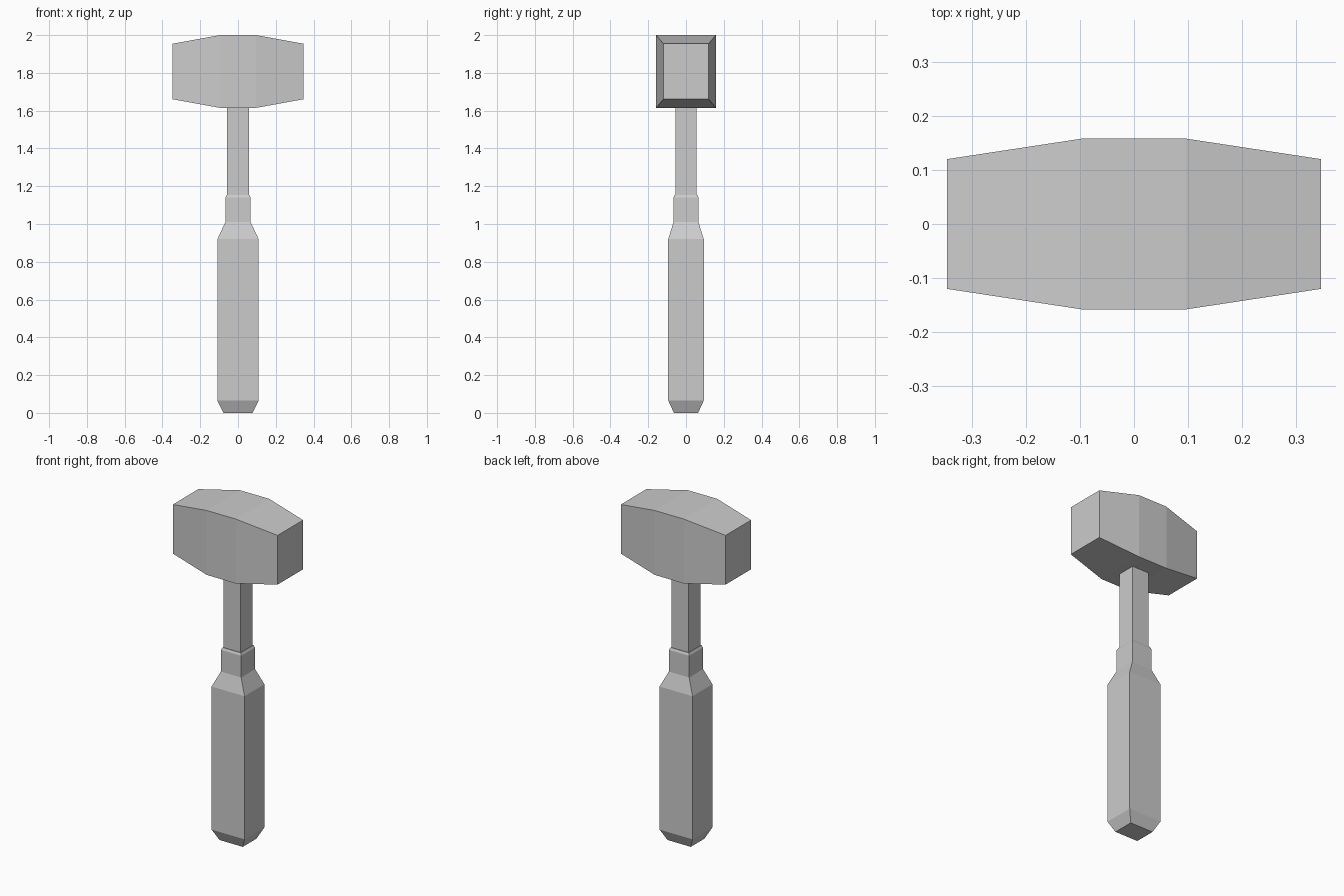
import bpy
import bmesh

if "Cube" in bpy.data.objects:
    bpy.data.objects.remove(bpy.data.objects["Cube"])


def loft(name, rings):
    """Closed solid skinned through four-cornered rings."""
    bm = bmesh.new()
    loops = [[bm.verts.new(p) for p in ring] for ring in rings]
    for a, b in zip(loops, loops[1:]):
        for i in range(4):
            j = (i + 1) % 4
            bm.faces.new((a[i], a[j], b[j], b[i]))
    bm.faces.new(loops[0])
    bm.faces.new(loops[-1])
    bmesh.ops.recalc_face_normals(bm, faces=bm.faces)
    mesh = bpy.data.meshes.new(name)
    bm.to_mesh(mesh)
    bm.free()
    obj = bpy.data.objects.new(name, mesh)
    bpy.context.collection.objects.link(obj)
    return obj


CORNERS = ((-1, -1), (1, -1), (1, 1), (-1, 1))


def upright(z, hx, hy):
    return [(sx * hx, sy * hy, z) for sx, sy in CORNERS]


def sideways(x, hy, hz, zc=1.8075):
    return [(x, sy * hy, zc + sz * hz) for sy, sz in CORNERS]


# Grip: chamfered butt, straight body, tapered shoulder and neck
loft("grip", [upright(*r) for r in (
    (0.0, 0.077, 0.064),
    (0.065, 0.109, 0.094),
    (0.92, 0.109, 0.094),
    (1.01, 0.067, 0.066),
    (1.14, 0.067, 0.066),
    (1.153, 0.060, 0.060),
)])

# Square shaft running into the head
loft("shaft", [upright(1.12, 0.057, 0.056), upright(1.65, 0.057, 0.056)])

# Head: block tapering towards both striking faces
loft("head", [sideways(*r) for r in (
    (-0.346, 0.120, 0.147),
    (-0.096, 0.158, 0.1925),
    (0.096, 0.158, 0.1925),
    (0.346, 0.120, 0.147),
)])
